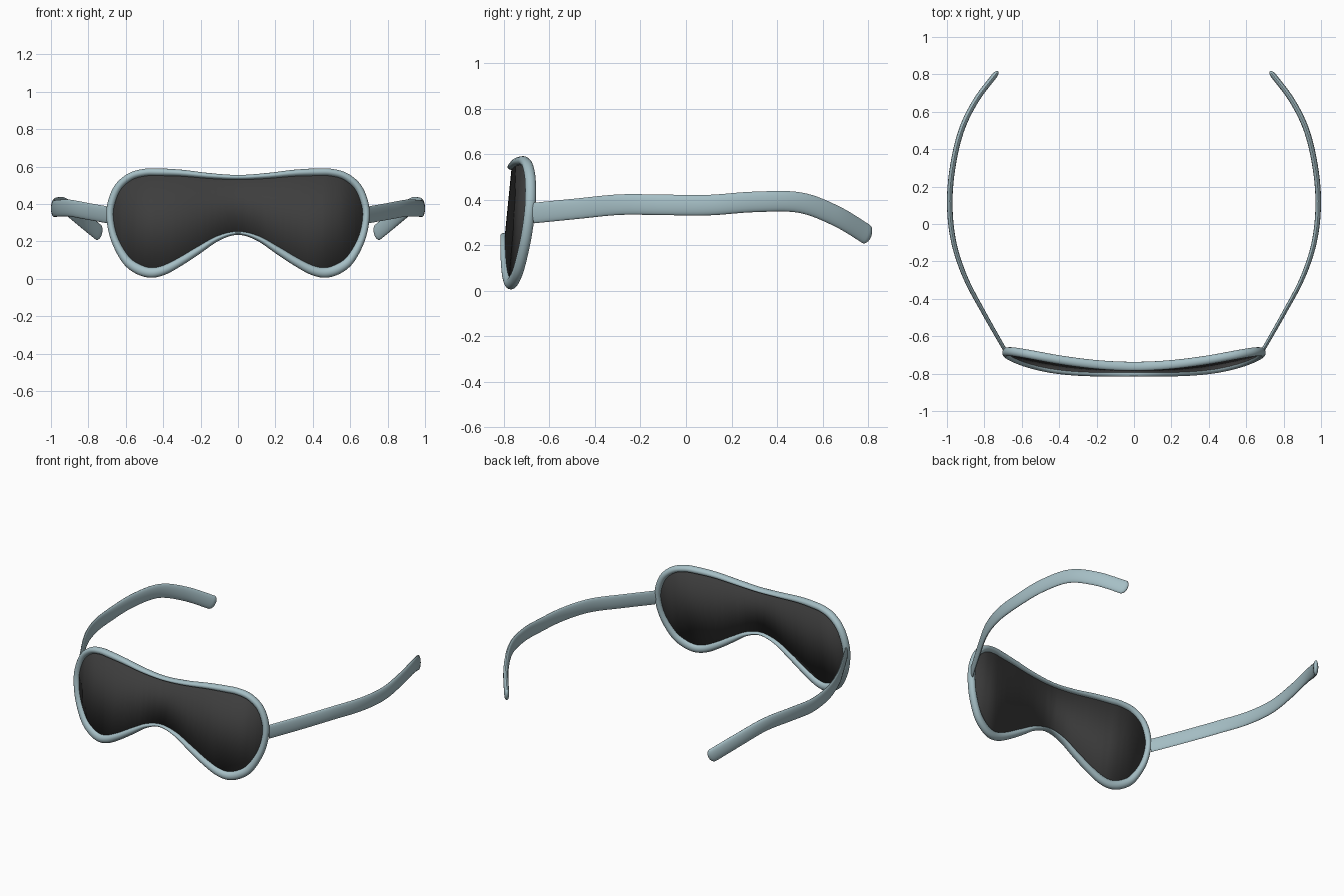
import bpy, bmesh, math
from mathutils import Vector

old = bpy.data.objects.get("Cube")
if old:
    bpy.data.objects.remove(old, do_unlink=True)


def material(name, colour, roughness):
    mat = bpy.data.materials.new(name)
    mat.use_nodes = True
    mat.diffuse_color = colour
    shader = mat.node_tree.nodes["Principled BSDF"]
    shader.inputs["Base Color"].default_value = colour
    shader.inputs["Roughness"].default_value = roughness
    return mat


def finish(name, bm, mat):
    bmesh.ops.recalc_face_normals(bm, faces=bm.faces[:])
    mesh = bpy.data.meshes.new(name)
    bm.to_mesh(mesh)
    bm.free()
    mesh.materials.append(mat)
    obj = bpy.data.objects.new(name, mesh)
    bpy.context.collection.objects.link(obj)
    bpy.ops.object.select_all(action="DESELECT")
    obj.select_set(True)
    bpy.context.view_layer.objects.active = obj
    bpy.ops.object.shade_smooth_by_angle(angle=math.radians(50))
    return obj


def spline(points, steps, closed):
    """Smooth curve through the points, as samples."""
    pts = [Vector(p) for p in points]
    n = len(pts)
    pick = (lambda i: pts[i % n]) if closed else (lambda i: pts[max(0, min(n - 1, i))])
    out = []
    for i in range(n if closed else n - 1):
        a, b, c, d = (pick(i + k) for k in (-1, 0, 1, 2))
        for s in range(steps):
            t = s / steps
            out.append(b + (c - a) * t / 2 + (2 * a - 5 * b + 4 * c - d) * t**2 / 2
                       + (3 * b - a - 3 * c + d) * t**3 / 2)
    return out if closed else out + [pts[-1]]


def sweep(name, rings, closed, mat, sides=20):
    """Skin elliptical rings given as (centre, half axis, half axis)."""
    bm = bmesh.new()
    loops = []
    for centre, u, v in rings:
        angles = [math.tau * k / sides for k in range(sides)]
        loops.append([bm.verts.new(centre + u * math.cos(a) + v * math.sin(a)) for a in angles])
    for i in range(len(loops) if closed else len(loops) - 1):
        a, b = loops[i], loops[(i + 1) % len(loops)]
        for k in range(sides):
            m = (k + 1) % sides
            bm.faces.new((a[k], a[m], b[m], b[k]))
    if not closed:
        bm.faces.new(loops[0])
        bm.faces.new(loops[-1])
    return finish(name, bm, mat)


def shield_y(x, z):
    """Depth of the wrapped, tilted shield."""
    return -0.79 + 0.1 * (z - 0.25) + 0.2 * x * x


frame_mat = material("pale blue grey", (0.38, 0.52, 0.56, 1), 0.5)
lens_mat = material("dark grey", (0.047, 0.047, 0.047, 1), 0.4)

# Outer outline of the rim from top centre to nose: x, z, half width
half = [(0, .555, .013), (.15, .565, .015), (.3, .583, .018), (.42, .59, .02),
        (.5, .588, .02), (.58, .566, .02), (.65, .51, .02), (.69, .43, .02),
        (.703, .335, .019), (.68, .21, .02), (.62, .09, .024), (.55, .03, .027),
        (.47, .006, .027), (.39, .022, .025), (.3, .071, .022), (.2, .137, .019),
        (.1, .205, .013), (0, .235, .009)]
outline = spline(half + [(-x, z, w) for x, z, w in half[-2:0:-1]], 8, True)

# Rim
rings, lens_edge = [], []
for i, (x, z, w) in enumerate(outline):
    d = outline[(i + 1) % len(outline)] - outline[i - 1]
    inward = Vector((d.y, -d.x)).normalized()
    cx, cz = x + inward.x * w, z + inward.y * w
    lens_edge.append((cx, cz))
    across = Vector((inward.x, 0.4 * cx * inward.x + 0.1 * inward.y, inward.y))
    normal = Vector((-0.4 * cx, 1, -0.1)).normalized()
    rings.append((Vector((cx, shield_y(cx, cz), cz)), across * w, normal * 0.024))
sweep("rim", rings, True, frame_mat)

# Lens: flat outline cut into columns, then bent onto the shield
bm = bmesh.new()
bm.faces.new([bm.verts.new((x, 0, z)) for x, z in lens_edge])
for k in range(-16, 17):
    bmesh.ops.bisect_plane(bm, geom=bm.verts[:] + bm.edges[:] + bm.faces[:],
                           plane_co=(k / 24, 0, 0), plane_no=(1, 0, 0))
for v in bm.verts:
    v.co.y = shield_y(v.co.x, v.co.z)
lens = finish("lens", bm, lens_mat)
solid = lens.modifiers.new("thickness", "SOLIDIFY")
solid.thickness = 0.01
solid.offset = 0

# Arms: curved temples that hook down at the rounded tip
arm_path = [(.692, -.67, .341), (.8, -.48, .36), (.9, -.29, .378), (.963, -.1, .377),
            (.985, .1, .376), (.97, .3, .39), (.923, .5, .387), (.845, .66, .328),
            (.748, .79, .25)]
for side_name, s in (("left", 1), ("right", -1)):
    path = spline([(s * x, y, z) for x, y, z in arm_path], 8, False)
    rings = []
    for i, p in enumerate(path):
        t = (path[min(i + 1, len(path) - 1)] - path[max(i - 1, 0)]).normalized()
        up = (Vector((0, 0, 1)) - t * t.z).normalized()
        thick = 0.01 + 0.005 * min(1, 2 * i / len(path))
        rings.append((p, up * 0.045, t.cross(up) * thick))
    end, u, v = rings[-1]
    for k in range(1, 8):
        a = k * math.pi / 16
        rings.append((end + t * 0.03 * math.sin(a), u * math.cos(a), v * math.cos(a)))
    sweep(side_name + "_arm", rings, False, frame_mat)
